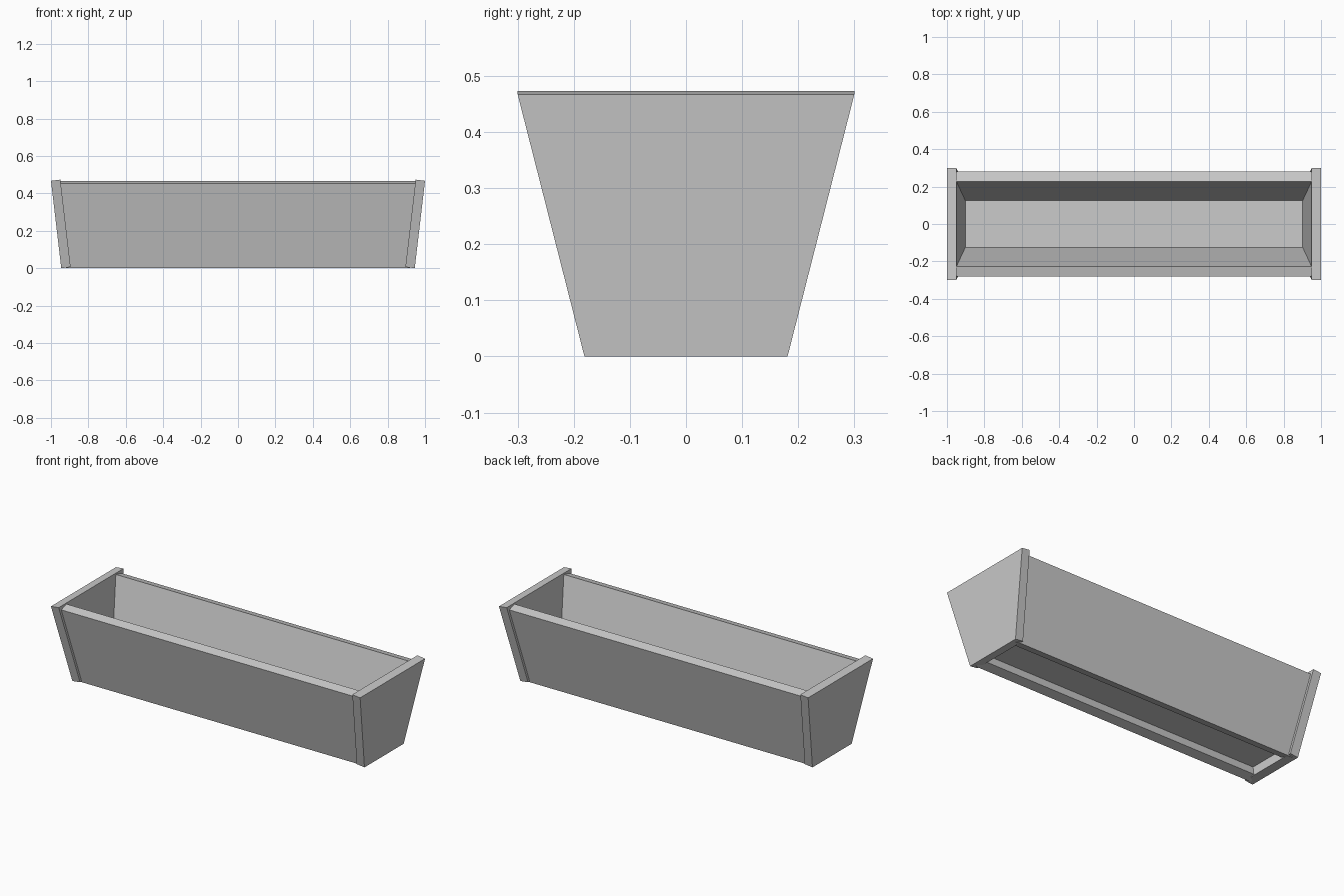
import bpy, bmesh

if "Cube" in bpy.data.objects:
    bpy.data.objects.remove(bpy.data.objects["Cube"])


def add_mesh(name, verts, faces):
    mesh = bpy.data.meshes.new(name)
    mesh.from_pydata(verts, [], faces)
    bm = bmesh.new()
    bm.from_mesh(mesh)
    if len(faces) > 1:
        bmesh.ops.recalc_face_normals(bm, faces=bm.faces)
    bm.to_mesh(mesh)
    bm.free()
    obj = bpy.data.objects.new(name, mesh)
    bpy.context.collection.objects.link(obj)
    return obj


def add_board(name, near, far):
    """Solid plank between two matching four-point outlines."""
    faces = [(0, 1, 2, 3), (7, 6, 5, 4)]
    faces += [(i, i + 4, (i + 1) % 4 + 4, (i + 1) % 4) for i in range(4)]
    return add_mesh(name, near + far, faces)


# leaning end boards: (x, z, half depth in y) around the plank's section
END = [(0.945, 0.0, 0.181), (1.0, 0.467, 0.30),
       (0.95, 0.473, 0.30), (0.895, 0.006, 0.181)]
for s, side in ((1, "right"), (-1, "left")):
    add_board(side + "_end_board",
              [(s * x, -y, z) for x, z, y in END],
              [(s * x, y, z) for x, z, y in END])

# leaning long boards, tucked into the ends: (y, z, half length in x)
LONG = [(0.165, 0.0, 0.92), (0.28, 0.453, 0.965),
        (0.227, 0.466, 0.965), (0.112, 0.013, 0.92)]
for s, side in ((-1, "front"), (1, "back")):
    add_board(side + "_long_board",
              [(-x, s * y, z) for y, z, x in LONG],
              [(x, s * y, z) for y, z, x in LONG])

# raised floor panel, a single sheet facing up
fx, fy, fz = 0.903, 0.126, 0.063
add_mesh("floor_panel",
         [(-fx, -fy, fz), (fx, -fy, fz), (fx, fy, fz), (-fx, fy, fz)],
         [(0, 1, 2, 3)])
